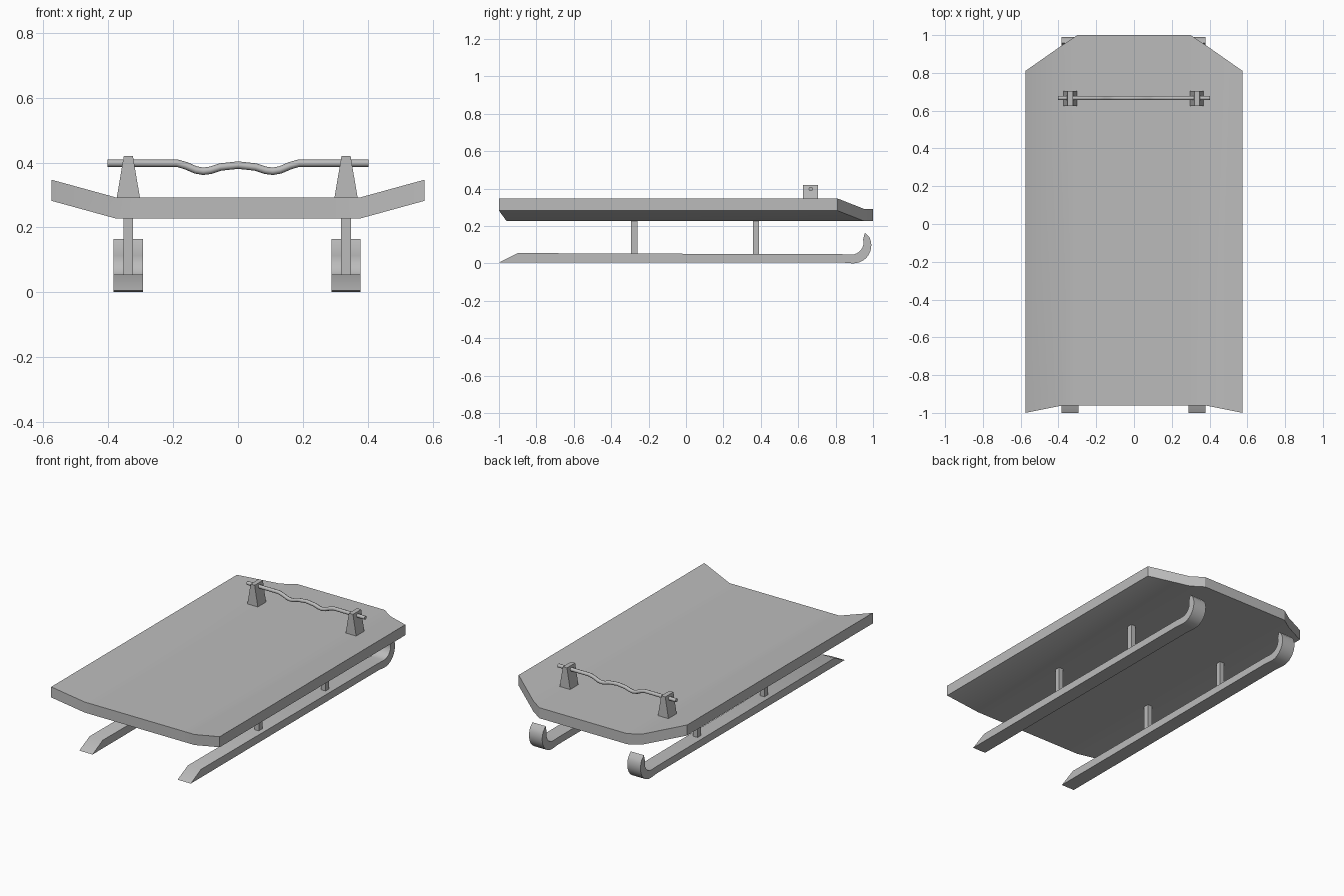
import bpy
import bmesh
import math
from mathutils import Vector

cube = bpy.data.objects.get("Cube")
if cube:
    bpy.data.objects.remove(cube, do_unlink=True)

grey = bpy.data.materials.new("plain_grey")
grey.use_nodes = True
COLOUR = (0.5, 0.5, 0.5, 1)
grey.diffuse_color = COLOUR
grey.node_tree.nodes["Principled BSDF"].inputs["Base Color"].default_value = COLOUR


def finish(name, data, smooth=False):
    obj = bpy.data.objects.new(name, data)
    bpy.context.collection.objects.link(obj)
    data.materials.append(grey)
    if smooth:
        bpy.ops.object.select_all(action='DESELECT')
        obj.select_set(True)
        bpy.context.view_layer.objects.active = obj
        bpy.ops.object.shade_smooth_by_angle(angle=math.radians(32))
    return obj


def extrude_faces(name, faces, offset, smooth=False):
    """Thicken connected flat outlines along an offset into a closed solid."""
    bm = bmesh.new()
    for points in faces:
        bm.faces.new([bm.verts.new(p) for p in points])
    bmesh.ops.remove_doubles(bm, verts=bm.verts, dist=1e-5)
    result = bmesh.ops.extrude_face_region(bm, geom=bm.faces[:], use_keep_orig=True)
    moved = [g for g in result["geom"] if isinstance(g, bmesh.types.BMVert)]
    bmesh.ops.translate(bm, verts=moved, vec=Vector(offset))
    bmesh.ops.recalc_face_normals(bm, faces=bm.faces)
    mesh = bpy.data.meshes.new(name)
    bm.to_mesh(mesh)
    bm.free()
    return finish(name, mesh, smooth)


# Deck: stations across the width hold x, bottom z, front y and back y
half = [(0.30, 0.227, -0.96, 1.0), (0.375, 0.227, -0.96, 0.95), (0.575, 0.282, -1.0, 0.81)]
stations = [(-x, z, f, b) for x, z, f, b in reversed(half)] + half
strips = []
for (x1, z1, f1, b1), (x2, z2, f2, b2) in zip(stations, stations[1:]):
    strips.append([(x1, f1, z1), (x2, f2, z2), (x2, b2, z2), (x1, b1, z1)])
extrude_faces("deck", strips, (0, 0, 0.065), smooth=True)


# Runner side profile: bevelled tail, straight bar and a curl tapering to its tip
def arc(cy, cz, radius, start, end, steps):
    angles = [math.radians(start + (end - start) * i / steps) for i in range(steps + 1)]
    return [(cy + radius * math.cos(a), cz + radius * math.sin(a)) for a in angles]


outer = arc(0.895, 0.096, 0.096, -95, 28, 10)
inner = arc(0.885, 0.111, 0.064, 15, -90, 8)
profile = ([(-1, 0.005), (0.83, 0.005)] + outer + [(0.957, 0.165)] + inner
           + [(0.83, 0.049), (0.09, 0.051), (-0.9, 0.055)])

for side, x in (("right", -0.338), ("left", 0.333)):
    extrude_faces(side + "_runner", [[(x - 0.045, y, z) for y, z in profile]],
                  (0.09, 0, 0), smooth=True)
    # Struts between runner and deck
    for place, y in (("front", -0.277), ("back", 0.374)):
        w, d = 0.015, 0.017
        base = [(x + a * w, y + b * d, 0.045) for a, b in ((-1, -1), (1, -1), (1, 1), (-1, 1))]
        extrude_faces(f"{side}_{place}_strut", [base], (0, 0, 0.185))
    # Tapered handle bracket
    trapezoid = [(x - 0.036, 0.29), (x + 0.036, 0.29), (x + 0.014, 0.42), (x - 0.014, 0.42)]
    extrude_faces(side + "_bracket", [[(px, 0.625, pz) for px, pz in trapezoid]], (0, 0.08, 0))

# Wavy handle bar
wave = [(0, 0.392), (0.055, 0.386), (0.085, 0.376), (0.107, 0.373),
        (0.13, 0.377), (0.16, 0.39), (0.188, 0.398), (0.403, 0.398)]
path = [(-x, z) for x, z in reversed(wave[1:])] + wave
curve = bpy.data.curves.new("handle_bar", 'CURVE')
curve.dimensions = '3D'
curve.bevel_depth = 0.0115
curve.bevel_resolution = 2
curve.use_fill_caps = True
spline = curve.splines.new('POLY')
spline.points.add(len(path) - 1)
for point, (x, z) in zip(spline.points, path):
    point.co = (x, 0.667, z, 1)
    point.radius = 1
spline.use_smooth = True
bar = finish("handle_bar", curve)
bpy.ops.object.select_all(action='DESELECT')
bar.select_set(True)
bpy.context.view_layer.objects.active = bar
bpy.ops.object.convert(target='MESH')
bpy.ops.object.shade_smooth_by_angle(angle=math.radians(50))
